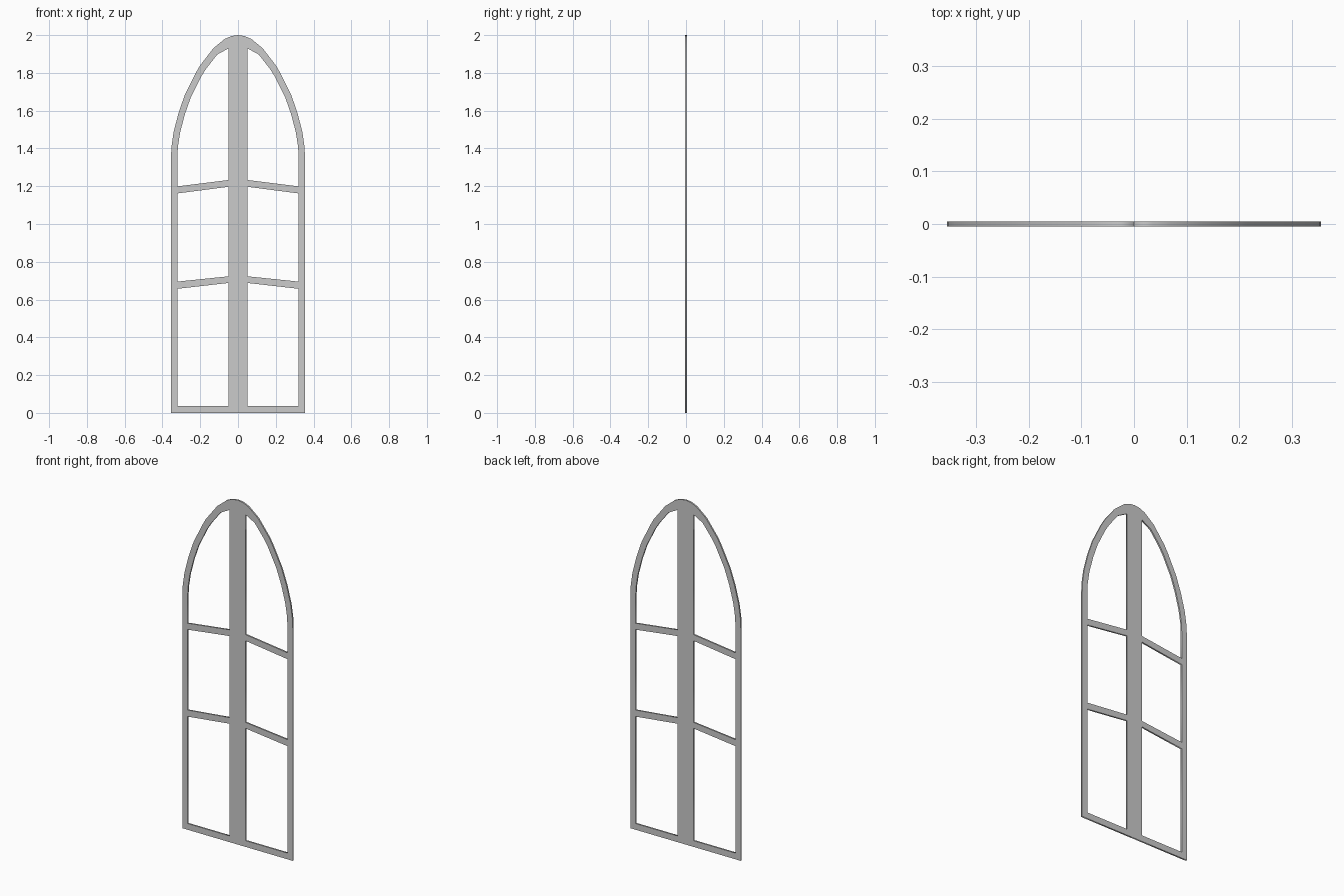
import bpy
import math

if "Cube" in bpy.data.objects:
    bpy.data.objects.remove(bpy.data.objects["Cube"])

HALF_T = 0.0045           # half thickness of the leaves
POST, EDGE, SILL = 0.05, 0.321, 0.036

# Pointed arch, from the springing line up to the crown
outer_arch = [(0.355, 1.35), (0.352, 1.41), (0.341, 1.487), (0.315, 1.587),
              (0.283, 1.68), (0.228, 1.792), (0.203, 1.836), (0.131, 1.93),
              (0.07, 1.98), (0.035, 1.995), (0, 2.0)]
inner_arch = [(0.321, 1.35), (0.318, 1.41), (0.306, 1.487), (0.28, 1.585),
              (0.25, 1.67), (0.197, 1.777), (0.17, 1.82), (0.11, 1.897),
              (POST, 1.93)]

# One leaf: outline followed by its three glass openings
outline = [(0, 0), (0.355, 0)] + outer_arch
bottom_pane = [(POST, SILL), (EDGE, SILL), (EDGE, 0.657), (POST, 0.688)]
middle_pane = [(POST, 0.723), (EDGE, 0.695), (EDGE, 1.162), (POST, 1.197)]
top_pane = [(POST, 1.233), (EDGE, 1.199)] + inner_arch


def make_leaf(name, side):
    curve = bpy.data.curves.new(name, 'CURVE')
    curve.dimensions = '2D'
    curve.fill_mode = 'BOTH'
    curve.extrude = HALF_T
    for loop in (outline, bottom_pane, middle_pane, top_pane):
        spline = curve.splines.new('POLY')
        spline.points.add(len(loop) - 1)
        for point, (x, z) in zip(spline.points, loop):
            point.co = (side * x, z, 0, 1)
        spline.use_cyclic_u = True
    leaf = bpy.data.objects.new(name, curve)
    leaf.rotation_euler = (math.pi / 2, 0, 0)   # stand upright
    bpy.context.collection.objects.link(leaf)
    bpy.ops.object.select_all(action='DESELECT')
    leaf.select_set(True)
    bpy.context.view_layer.objects.active = leaf
    bpy.ops.object.convert(target='MESH')
    bpy.ops.object.transform_apply(rotation=True)


# Pair of mirrored leaves meeting on the centre line
make_leaf("left_window_leaf", -1)
make_leaf("right_window_leaf", 1)
